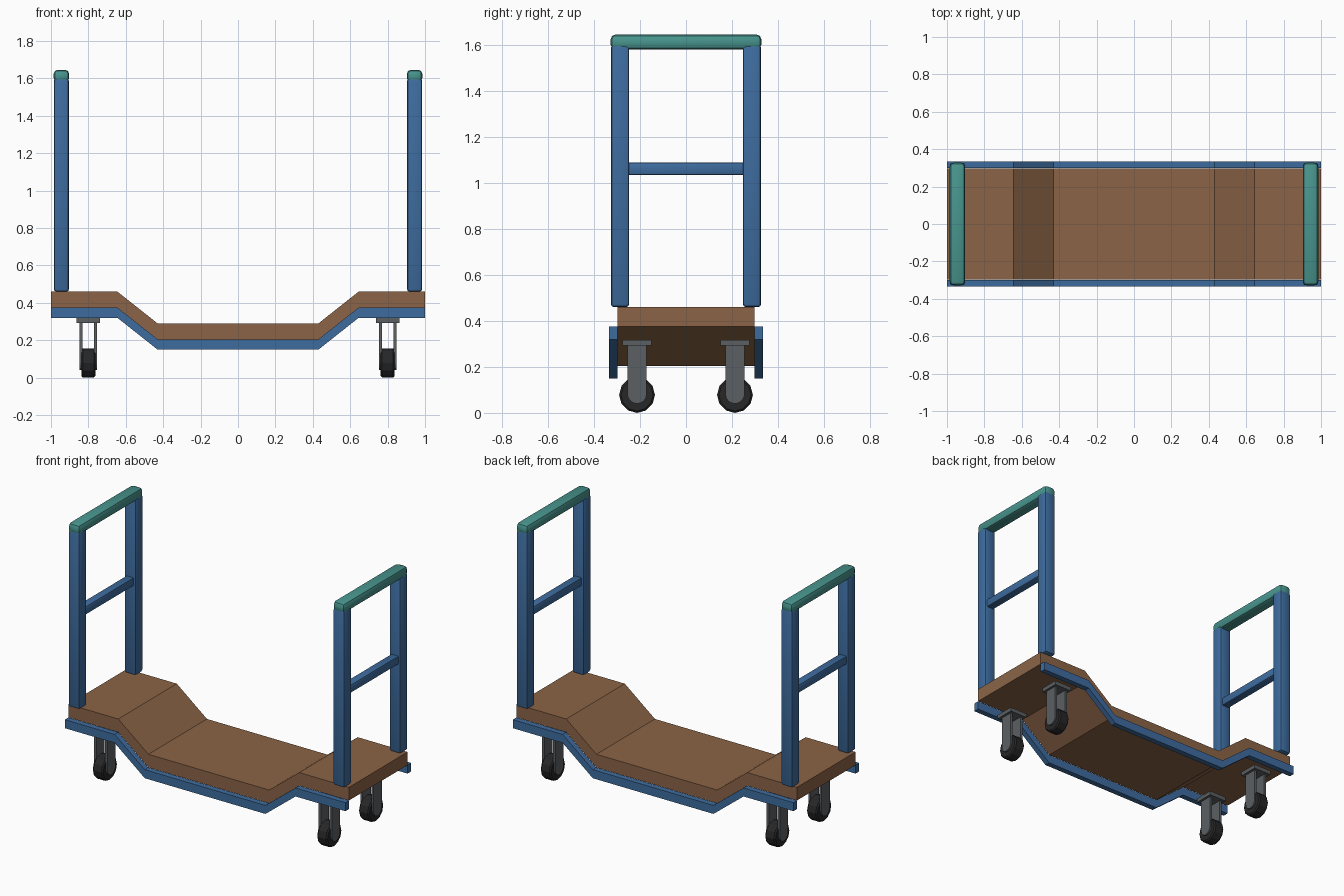
import bpy, bmesh, math
from mathutils import Matrix

if "Cube" in bpy.data.objects:
    bpy.data.objects.remove(bpy.data.objects["Cube"], do_unlink=True)


def material(name, rgb):
    m = bpy.data.materials.new(name)
    m.use_nodes = True
    m.diffuse_color = (*rgb, 1)
    m.node_tree.nodes["Principled BSDF"].inputs["Base Color"].default_value = (*rgb, 1)
    return m


WOOD = material("brown wood", (0.26, 0.127, 0.062))
BLUE = material("blue paint", (0.048, 0.15, 0.345))
TEAL = material("teal grip", (0.065, 0.3, 0.27))
GREY = material("grey metal", (0.105, 0.115, 0.122))
BLACK = material("black rubber", (0.02, 0.02, 0.021))


def finish(name, bm, mat, smooth=False):
    bmesh.ops.recalc_face_normals(bm, faces=bm.faces)
    mesh = bpy.data.meshes.new(name)
    bm.to_mesh(mesh)
    bm.free()
    mesh.materials.append(mat)
    ob = bpy.data.objects.new(name, mesh)
    bpy.context.collection.objects.link(ob)
    if smooth:
        bpy.ops.object.select_all(action="DESELECT")
        ob.select_set(True)
        bpy.context.view_layer.objects.active = ob
        bpy.ops.object.shade_smooth_by_angle(angle=math.radians(35))
    return ob


def box(name, centre, size, mat, bevel=0):
    bm = bmesh.new()
    bmesh.ops.create_cube(bm, size=1)
    bmesh.ops.scale(bm, vec=size, verts=bm.verts)
    if bevel:
        bmesh.ops.bevel(bm, geom=bm.edges[:], offset=bevel, segments=2,
                        profile=0.5, affect="EDGES")
    bmesh.ops.translate(bm, vec=centre, verts=bm.verts)
    return finish(name, bm, mat, bool(bevel))


def prism(name, points, direction, mat):
    """Extrude a closed outline along a direction."""
    bm = bmesh.new()
    face = bm.faces.new([bm.verts.new(p) for p in points])
    ext = bmesh.ops.extrude_face_region(bm, geom=[face])
    verts = [v for v in ext["geom"] if isinstance(v, bmesh.types.BMVert)]
    bmesh.ops.translate(bm, vec=direction, verts=verts)
    return finish(name, bm, mat)


# Dropped-centre line shared by deck and side rails
DIP = [(-1, 0), (-0.645, 0), (-0.43, -0.17), (0.43, -0.17), (0.645, 0), (1, 0)]


def dipped_slab(name, y, width, bottom, top, mat):
    pts = [(x, y, top + z) for x, z in DIP]
    pts += [(x, y, bottom + z) for x, z in reversed(DIP)]
    return prism(name, pts, (0, width, 0), mat)


dipped_slab("deck", -0.298, 0.596, 0.375, 0.46, WOOD)
dipped_slab("front_side_rail", -0.335, 0.036, 0.32, 0.375, BLUE)
dipped_slab("back_side_rail", 0.299, 0.036, 0.32, 0.375, BLUE)

# End handles: two posts, a cross bar and a grip
for sx, side in ((-1, "right"), (1, "left")):
    x = sx * 0.944
    for sy, end in ((-1, "front"), (1, "back")):
        box(f"{side}_{end}_post", (x, sy * 0.287, 1.03), (0.081, 0.08, 1.14), BLUE, 0.014)
    box(f"{side}_cross_bar", (x, 0, 1.062), (0.055, 0.51, 0.055), BLUE, 0.01)
    box(f"{side}_grip", (x, 0, 1.613), (0.083, 0.656, 0.066), TEAL, 0.022)


# Casters: mounting plate, two round-ended fork arms and a wheel
def caster(name, x, y):
    box(name + "_plate", (x, y, 0.305), (0.125, 0.125, 0.026), GREY)
    r, hub = 0.042, 0.082
    outline = [(y + r, 0.295), (y - r, 0.295)]
    for i in range(9):
        a = math.pi + math.pi * i / 8
        outline.append((y + r * math.cos(a), hub + r * math.sin(a)))
    for s, arm in ((-1, "right"), (1, "left")):
        x0 = x + s * 0.039 - 0.008
        prism(f"{name}_{arm}_fork", [(x0, py, pz) for py, pz in outline], (0.016, 0, 0), GREY)
    bm = bmesh.new()
    bmesh.ops.create_cone(bm, cap_ends=True, segments=12, radius1=0.078, radius2=0.078,
                          depth=0.074, matrix=Matrix.Rotation(math.pi / 2, 4, "Y"))
    rims = [e for e in bm.edges if abs(e.verts[0].co.x - e.verts[1].co.x) < 0.01]
    bmesh.ops.bevel(bm, geom=rims, offset=0.008, segments=1, affect="EDGES")
    bmesh.ops.translate(bm, vec=(x, y, 0.078), verts=bm.verts)
    finish(name + "_wheel", bm, BLACK)


for sx, side in ((-1, "right"), (1, "left")):
    for sy, end in ((-1, "front"), (1, "back")):
        caster(f"{side}_{end}_caster", sx * 0.8, sy * 0.213)
